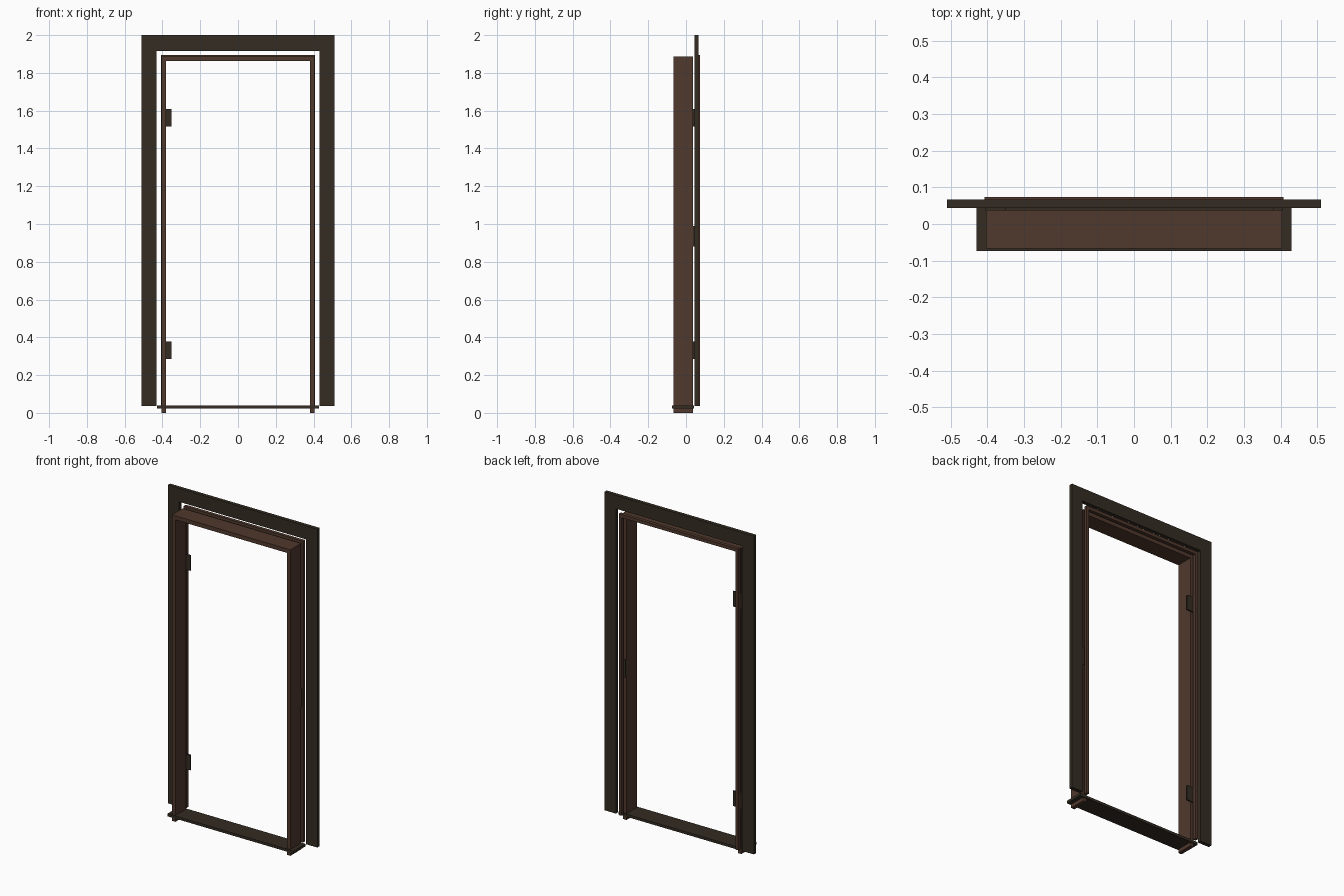
import bpy
import bmesh

cube = bpy.data.objects.get("Cube")
if cube:
    bpy.data.objects.remove(cube, do_unlink=True)


def material(name, colour):
    mat = bpy.data.materials.new(name)
    mat.use_nodes = True
    mat.diffuse_color = (*colour, 1)
    mat.node_tree.nodes["Principled BSDF"].inputs["Base Color"].default_value = (*colour, 1)
    return mat


WOOD = material("brown wood", (0.08, 0.04, 0.026))
DARK = material("dark bronze", (0.034, 0.025, 0.016))


def box(name, xs, ys, zs, mat):
    """Axis-aligned box between the given limits."""
    bm = bmesh.new()
    bmesh.ops.create_cube(bm, size=1)
    for v in bm.verts:
        v.co = [lim[0] if c < 0 else lim[1] for c, lim in zip(v.co, (xs, ys, zs))]
    return finish(name, bm, mat)


def arch(name, outer, inner, ys, bottom, top, inner_top, mat):
    """Three-sided door surround with mitred corners."""
    bm = bmesh.new()
    out = [(-outer, bottom), (-outer, top), (outer, top), (outer, bottom)]
    ins = [(-inner, bottom), (-inner, inner_top), (inner, inner_top), (inner, bottom)]
    o = [bm.verts.new((x, ys[0], z)) for x, z in out]
    i = [bm.verts.new((x, ys[0], z)) for x, z in ins]
    faces = [bm.faces.new((o[k], o[k + 1], i[k + 1], i[k])) for k in range(3)]
    moved = bmesh.ops.extrude_face_region(bm, geom=faces, use_keep_orig=True)["geom"]
    for v in moved:
        if isinstance(v, bmesh.types.BMVert):
            v.co.y = ys[1]
    bmesh.ops.recalc_face_normals(bm, faces=bm.faces)
    return finish(name, bm, mat)


def finish(name, bm, mat):
    mesh = bpy.data.meshes.new(name)
    bm.to_mesh(mesh)
    bm.free()
    mesh.materials.append(mat)
    obj = bpy.data.objects.new(name, mesh)
    bpy.context.collection.objects.link(obj)
    return obj


# Flat trim on the back wall side
arch("casing", 0.51, 0.432, (0.044, 0.067), 0.037, 2.0, 1.917, DARK)

# Deep lining: two posts and the head between them
JAMB_Y = (-0.067, 0.038)
for side, s in (("left", 1), ("right", -1)):
    box(side + "_jamb", sorted((s * 0.38, s * 0.404)), JAMB_Y, (0, 1.887), WOOD)
box("head_jamb", (-0.38, 0.38), JAMB_Y, (1.862, 1.887), WOOD)

# Narrow rim standing just behind the lining
arch("back_rim", 0.407, 0.389, (0.052, 0.073), 0.037, 1.895, 1.875, WOOD)

# Sill plate
box("threshold", (-0.43, 0.43), (-0.073, 0.043), (0.023, 0.039), DARK)

# Metalwork on the back edge of the lining
PLATE_Y = (0.037, 0.045)
for name, z in (("lower", 0.332), ("upper", 1.563)):
    box(name + "_hinge", (-0.405, -0.351), PLATE_Y, (z - 0.047, z + 0.047), DARK)
box("strike_plate", (0.381, 0.405), PLATE_Y, (0.88, 0.99), DARK)
